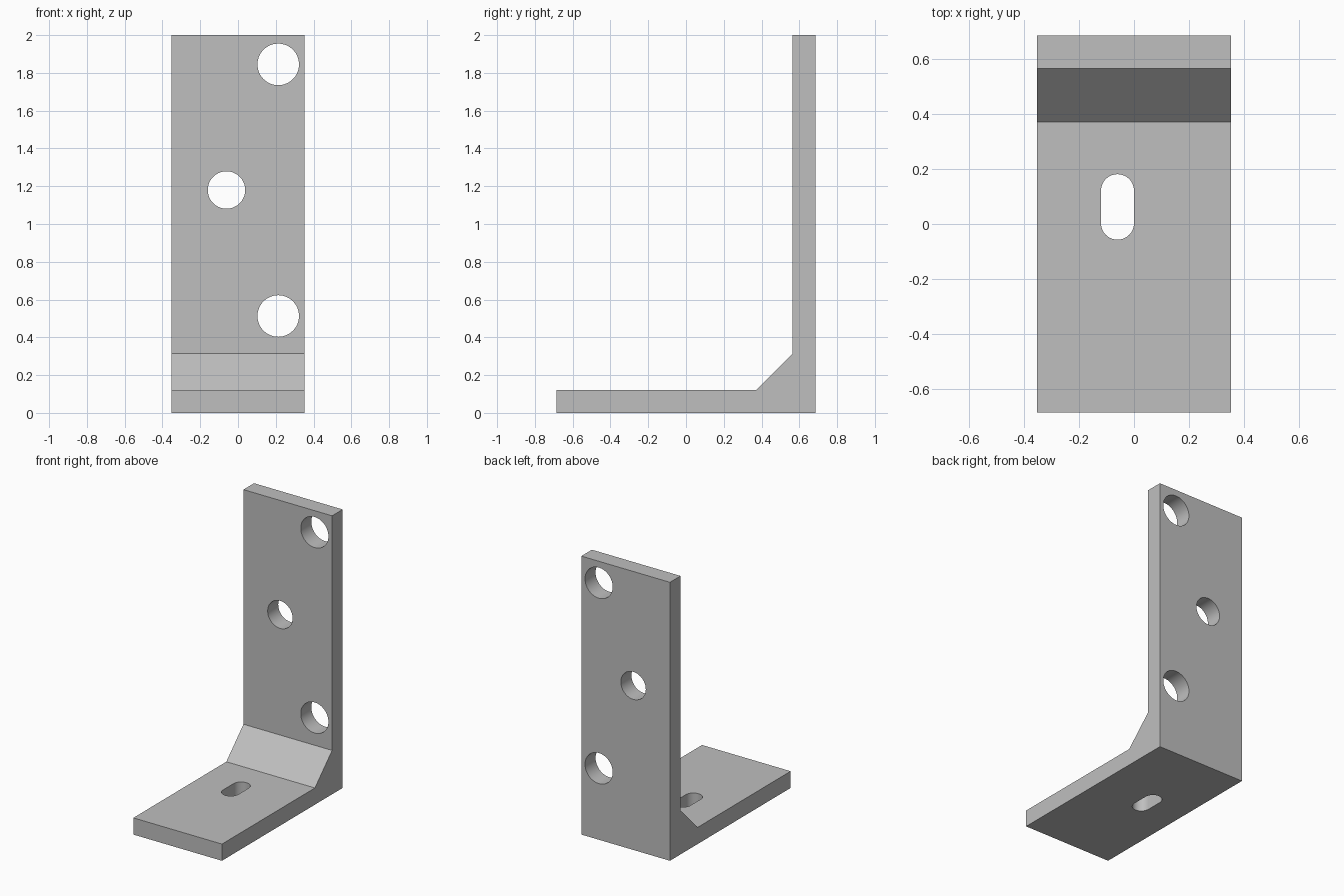
import bpy
import bmesh
import math

old = bpy.data.objects.get("Cube")
if old:
    bpy.data.objects.remove(old, do_unlink=True)

HALF_WIDTH = 0.352
DEPTH = 0.685      # half of the foot length
THICK = 0.12
FILLET = 0.195     # leg of the sloped inner corner

grey = bpy.data.materials.new("plain grey")
grey.use_nodes = True
colour = (0.52, 0.52, 0.52, 1)
grey.diffuse_color = colour
grey.node_tree.nodes["Principled BSDF"].inputs["Base Color"].default_value = colour


def prism(name, points, offset):
    """Extrude a closed loop of 3D points along an offset into a solid."""
    bm = bmesh.new()
    face = bm.faces.new([bm.verts.new(p) for p in points])
    grown = bmesh.ops.extrude_face_region(bm, geom=[face])
    moved = [v for v in grown["geom"] if isinstance(v, bmesh.types.BMVert)]
    bmesh.ops.translate(bm, verts=moved, vec=offset)
    bmesh.ops.recalc_face_normals(bm, faces=bm.faces)
    mesh = bpy.data.meshes.new(name)
    bm.to_mesh(mesh)
    bm.free()
    mesh.materials.append(grey)
    obj = bpy.data.objects.new(name, mesh)
    bpy.context.collection.objects.link(obj)
    return obj


def slot_outline(x, y, radius, straight=0.0, steps=32):
    """Round outline, stretched along its second axis by a straight length."""
    points = []
    for end in (0, 1):
        shift = straight / 2 * (1 - 2 * end)
        for i in range(steps + (1 if straight else 0)):
            a = math.pi * (end + i / steps)
            points.append((x + radius * math.cos(a), y + shift + radius * math.sin(a)))
    return points


# L-shaped bracket with a sloped inner corner
inner = DEPTH - THICK
profile = [(-DEPTH, 0), (DEPTH, 0), (DEPTH, 2), (inner, 2),
           (inner, THICK + FILLET), (inner - FILLET, THICK), (-DEPTH, THICK)]
bracket = prism("angle_bracket", [(-HALF_WIDTH, y, z) for y, z in profile],
                (2 * HALF_WIDTH, 0, 0))

# Round holes through the upright plate
cutters = []
for x, z, radius in ((0.213, 1.845, 0.11), (0.213, 0.513, 0.11), (-0.061, 1.18, 0.099)):
    outline = slot_outline(x, z, radius)
    cutters.append(prism("hole_cutter", [(px, 0.4, pz) for px, pz in outline], (0, 0.5, 0)))

# Rounded slot through the foot plate
outline = slot_outline(-0.06, 0.062, 0.06, straight=0.118)
cutters.append(prism("slot_cutter", [(px, py, -0.1) for px, py in outline], (0, 0, 0.4)))

bpy.ops.object.select_all(action="DESELECT")
bracket.select_set(True)
bpy.context.view_layer.objects.active = bracket
for cutter in cutters:
    cutter.hide_render = True
    cut = bracket.modifiers.new("cut", "BOOLEAN")
    cut.operation = "DIFFERENCE"
    cut.solver = "EXACT"
    cut.object = cutter
    bpy.ops.object.modifier_apply(modifier=cut.name)
    bpy.data.objects.remove(cutter, do_unlink=True)

bpy.ops.object.shade_smooth_by_angle(angle=math.radians(30))
